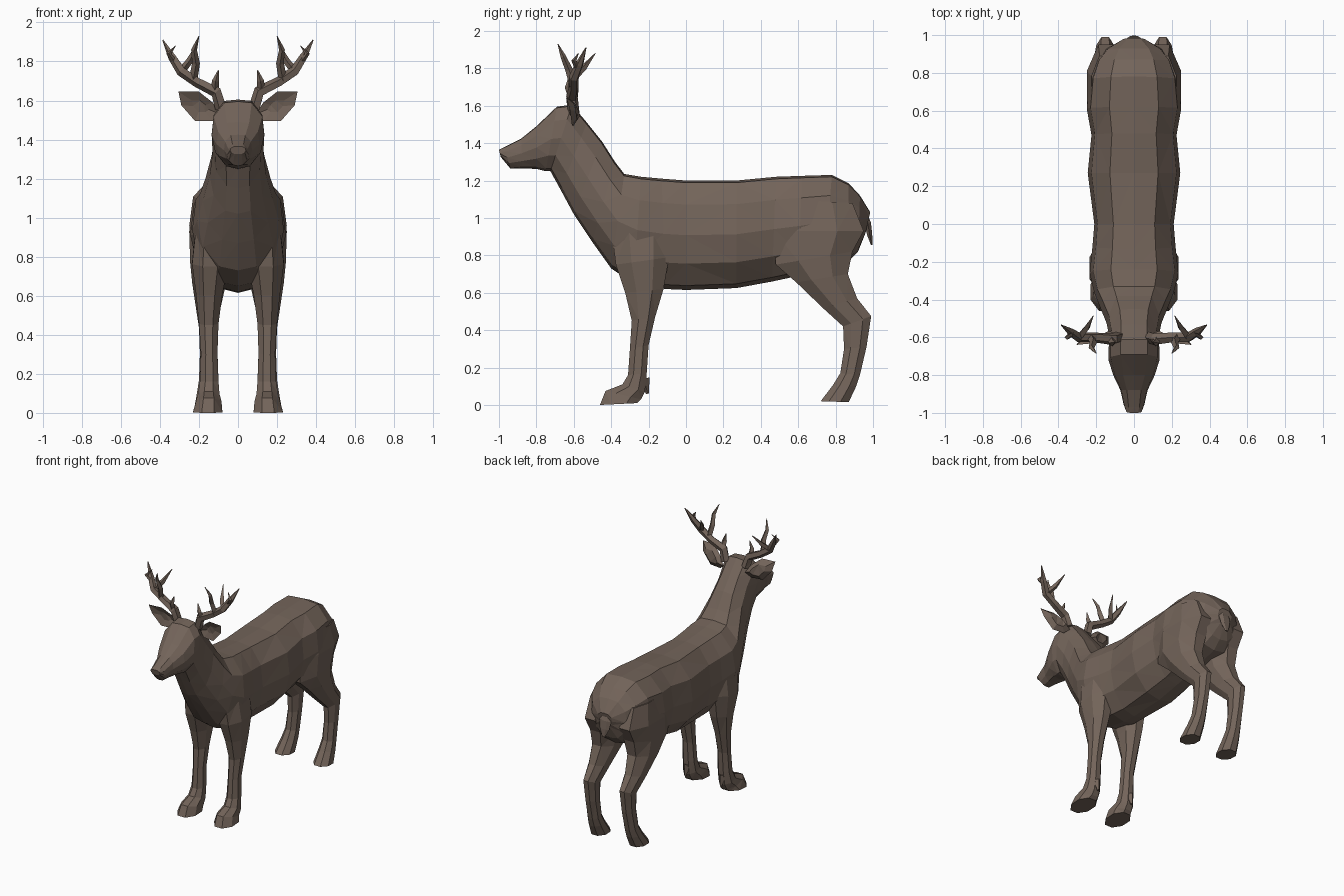
import bpy, bmesh, math
from mathutils import Vector

coat = bpy.data.materials.new("brown coat")
coat.diffuse_color = (0.172, 0.128, 0.102, 1)


def loft(name, rings):
    """Skin a list of closed rings, cap both ends, keep flat facets."""
    bm = bmesh.new()
    rows = [[bm.verts.new(p) for p in r] for r in rings]
    n = len(rows[0])
    for a, b in zip(rows, rows[1:]):
        for i in range(n):
            j = (i + 1) % n
            bm.faces.new((a[i], a[j], b[j], b[i]))
    bm.faces.new(rows[0])
    bm.faces.new(rows[-1])
    bmesh.ops.triangulate(bm, faces=bm.faces)
    bmesh.ops.recalc_face_normals(bm, faces=bm.faces)
    me = bpy.data.meshes.new(name)
    bm.to_mesh(me)
    bm.free()
    me.materials.append(coat)
    ob = bpy.data.objects.new(name, me)
    bpy.context.collection.objects.link(ob)
    return ob


def tube(name, points, radii, sides=5, flat=1.0):
    """Tapered tube along a path; flat squashes it front to back."""
    pts = [Vector(p) for p in points]
    rings = []
    for i, p in enumerate(pts):
        d = (pts[min(i + 1, len(pts) - 1)] - pts[max(i - 1, 0)]).normalized()
        u = d.cross(Vector((0, 1, 0))).normalized()
        v = d.cross(u)
        rings.append([p + radii[i] * (math.cos(t) * u + flat * math.sin(t) * v)
                      for t in (math.tau * k / sides for k in range(sides))])
    return loft(name, rings)


# Trunk, neck and head: (top y, top z, bottom y, bottom z, half width)
half = [(0, 0), (0.45, 0.04), (0.86, 0.24), (1, 0.5), (0.92, 0.78), (0.52, 0.98), (0, 1)]
section = half + [(-x, t) for x, t in half[-2:0:-1]]


def body(name, stations):
    rings = []
    for ty, tz, by, bz, w in stations:
        rings.append([(x * w, by + (ty - by) * t, bz + (tz - bz) * t) for x, t in section])
    return loft(name, rings)


body("body_and_head", [
    (0.985, 1.03, 0.96, 0.92, 0.06),
    (0.93, 1.12, 0.92, 0.82, 0.15),
    (0.87, 1.185, 0.86, 0.76, 0.20),
    (0.78, 1.23, 0.74, 0.73, 0.235),
    (0.62, 1.225, 0.60, 0.69, 0.25),
    (0.48, 1.22, 0.46, 0.66, 0.225),
    (0.27, 1.20, 0.27, 0.625, 0.245),
    (0.0, 1.20, 0.0, 0.615, 0.21),
    (-0.13, 1.21, -0.11, 0.62, 0.22),
    (-0.24, 1.22, -0.28, 0.65, 0.235),
    (-0.33, 1.235, -0.40, 0.73, 0.21),
    (-0.38, 1.30, -0.50, 0.87, 0.18),
    (-0.45, 1.41, -0.60, 1.02, 0.145),
    (-0.53, 1.51, -0.67, 1.15, 0.13),
    (-0.61, 1.605, -0.725, 1.25, 0.135),
    (-0.69, 1.595, -0.75, 1.25, 0.135),
    (-0.80, 1.49, -0.80, 1.262, 0.11),
    (-0.88, 1.425, -0.88, 1.265, 0.072),
    (-0.97, 1.38, -0.94, 1.265, 0.055),
    (-1.0, 1.365, -0.99, 1.325, 0.04),
])

# Legs: (front y, front z, back y, back z, inner x, outer x)
FRONT = [
    (-0.40, 0.94, -0.08, 0.97, 0.06, 0.215),
    (-0.375, 0.75, -0.09, 0.79, 0.05, 0.235),
    (-0.325, 0.60, -0.12, 0.62, 0.08, 0.215),
    (-0.29, 0.45, -0.165, 0.47, 0.10, 0.20),
    (-0.30, 0.30, -0.20, 0.32, 0.105, 0.19),
    (-0.31, 0.16, -0.21, 0.17, 0.10, 0.195),
    (-0.34, 0.11, -0.22, 0.07, 0.095, 0.205),
    (-0.43, 0.075, -0.24, 0.03, 0.085, 0.215),
    (-0.46, 0.0, -0.26, 0.01, 0.08, 0.23),
]
HIND = [
    (0.52, 1.10, 0.89, 1.08, 0.08, 0.225),
    (0.47, 0.93, 0.95, 0.93, 0.04, 0.25),
    (0.48, 0.75, 0.89, 0.82, 0.04, 0.245),
    (0.59, 0.655, 0.865, 0.70, 0.06, 0.235),
    (0.73, 0.52, 0.915, 0.57, 0.09, 0.215),
    (0.84, 0.42, 0.99, 0.475, 0.105, 0.20),
    (0.845, 0.30, 0.965, 0.31, 0.11, 0.195),
    (0.825, 0.17, 0.93, 0.16, 0.11, 0.20),
    (0.785, 0.105, 0.91, 0.10, 0.105, 0.21),
    (0.72, 0.02, 0.87, 0.015, 0.10, 0.225),
]


def leg(name, stations, s):
    rings = []
    for fy, fz, by, bz, xi, xo in stations:
        ring = []
        for k in range(8):
            a = math.tau * (k + 0.5) / 8
            u, t = math.cos(a) / 0.924, 0.5 + 0.5 * math.sin(a) / 0.924
            ring.append((s * ((xi + xo) / 2 + u * (xo - xi) / 2),
                         fy + (by - fy) * t, fz + (bz - fz) * t))
        rings.append(ring)
    return loft(name, rings)


for side, s in (("right", 1), ("left", -1)):
    def path(*pts):
        return [(s * x, y, z) for x, y, z in pts]

    leg("front_leg_" + side, FRONT, s)
    leg("hind_leg_" + side, HIND, s)

    # Small spur behind the front foot
    tube("dewclaw_" + side, path((0.15, -0.225, 0.14), (0.15, -0.205, 0.06)),
         [0.03, 0.008], 4)

    # Leaf shaped ear with a hollow front
    outline = [(0.09, -0.58, 1.53), (0.13, -0.60, 1.59), (0.20, -0.63, 1.645),
               (0.305, -0.64, 1.645), (0.29, -0.62, 1.575), (0.22, -0.61, 1.495),
               (0.13, -0.60, 1.495)]
    c = Vector((0.19, -0.57, 1.57))
    front = path(*outline)
    inner = [Vector(p).lerp(Vector((s * c.x, c.y - 0.02, c.z)), 0.6) for p in front]
    back = [Vector(p).lerp(Vector((s * c.x, c.y + 0.02, c.z)), 0.45) for p in front]
    loft("ear_" + side, [inner, front, back])

    # Antler beam and tines
    tube("antler_beam_" + side,
         path((0.085, -0.60, 1.56), (0.11, -0.61, 1.645), (0.21, -0.60, 1.695),
              (0.29, -0.60, 1.75), (0.335, -0.57, 1.82), (0.385, -0.535, 1.91)),
         [0.032, 0.032, 0.027, 0.027, 0.022, 0.003])
    tube("front_tine_" + side,
         path((0.23, -0.60, 1.705), (0.215, -0.625, 1.79), (0.225, -0.655, 1.86),
              (0.20, -0.685, 1.93)), [0.022, 0.02, 0.015, 0.002], 4)
    tube("back_tine_" + side,
         path((0.29, -0.60, 1.75), (0.25, -0.55, 1.80), (0.215, -0.485, 1.88)),
         [0.02, 0.018, 0.002], 4)
    tube("outer_tine_" + side,
         path((0.325, -0.58, 1.80), (0.355, -0.60, 1.84), (0.32, -0.575, 1.88)),
         [0.016, 0.013, 0.002], 4)
    tube("brow_tine_" + side,
         path((0.12, -0.61, 1.65), (0.115, -0.63, 1.70), (0.10, -0.625, 1.755)),
         [0.022, 0.018, 0.003], 4)

# Tail hanging against the rump
tube("tail", [(0, 0.945, 1.05), (0, 0.972, 0.97), (0, 0.982, 0.91), (0, 0.993, 0.855)],
     [0.04, 0.05, 0.04, 0.012], 6, 0.4)
